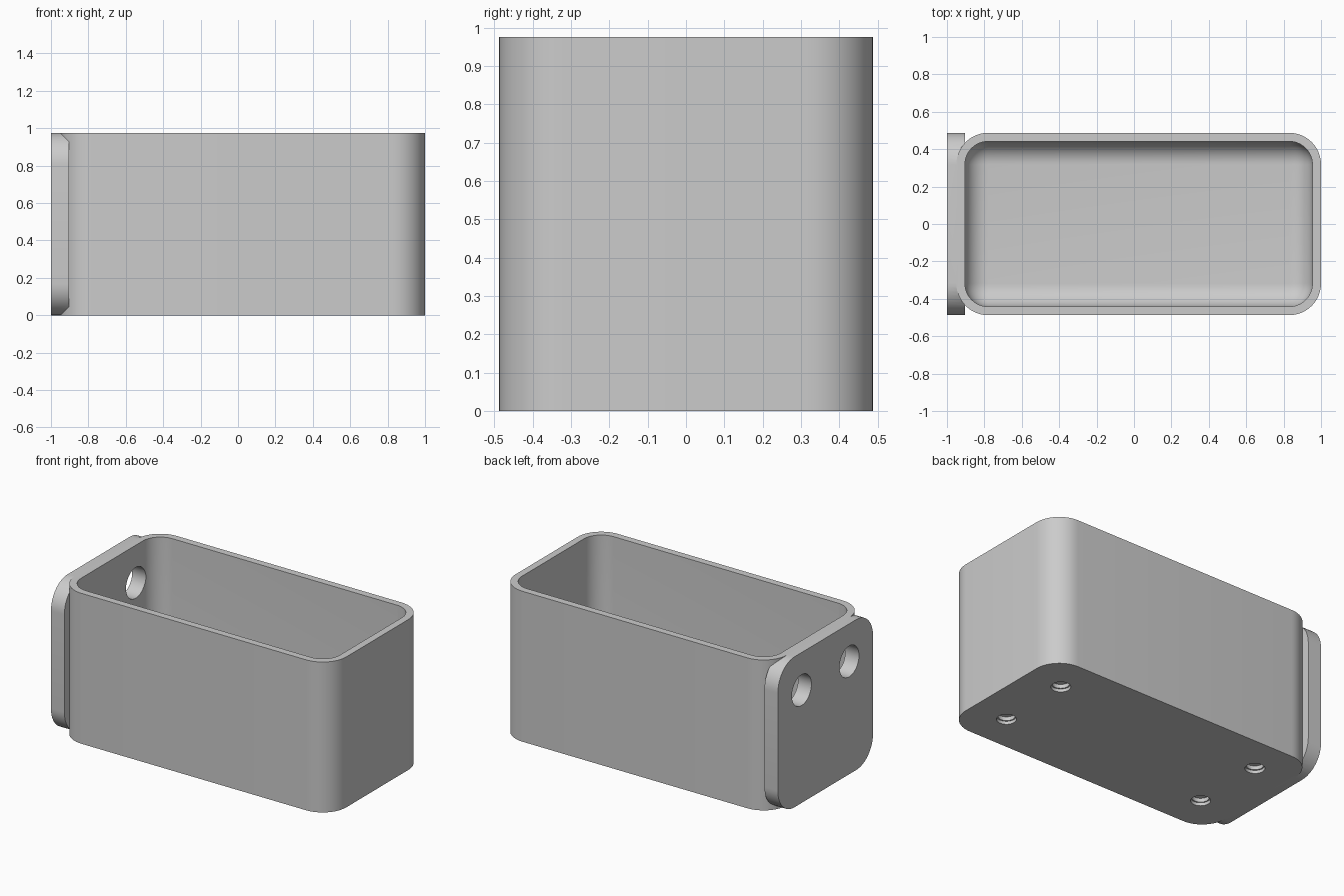
import bpy, bmesh, math
from mathutils import Vector, Matrix

UNIT = 0.975            # module size: the bin is two modules long, one wide, one high
WALL = 0.046
RADIUS = 0.17
FLOOR = 0.07
HALF = UNIT / 2
RIGHT, LEFT = -0.95, 1.0
MID_X = (RIGHT + LEFT) / 2

if "Cube" in bpy.data.objects:
    bpy.data.objects.remove(bpy.data.objects["Cube"], do_unlink=True)

grey = bpy.data.materials.new("light grey plastic")
grey.use_nodes = True
grey.diffuse_color = (0.6, 0.6, 0.6, 1)
grey.node_tree.nodes["Principled BSDF"].inputs["Base Color"].default_value = (0.6, 0.6, 0.6, 1)


def make_object(name, bm):
    bmesh.ops.recalc_face_normals(bm, faces=bm.faces)
    mesh = bpy.data.meshes.new(name)
    bm.to_mesh(mesh)
    bm.free()
    mesh.materials.append(grey)
    obj = bpy.data.objects.new(name, mesh)
    bpy.context.collection.objects.link(obj)
    return obj


def box(low, high):
    bm = bmesh.new()
    low, high = Vector(low), Vector(high)
    bmesh.ops.create_cube(bm, size=1, matrix=Matrix.Translation((low + high) / 2)
                          @ Matrix.Diagonal((*(high - low), 1)))
    return bm


def round_edges(bm, radius, rule):
    edges = [e for e in bm.edges if rule(e)]
    bmesh.ops.bevel(bm, geom=edges, offset=radius, segments=12, profile=0.5, affect='EDGES')


def along(axis):
    return lambda e: abs((e.verts[0].co - e.verts[1].co)[axis]) > 0.01


def cylinder(name, centre, radius, depth, axis="Z"):
    bm = bmesh.new()
    turn = Matrix.Rotation(math.pi / 2, 4, 'Y') if axis == "X" else Matrix()
    bmesh.ops.create_cone(bm, cap_ends=True, segments=40, radius1=radius, radius2=radius,
                          depth=depth, matrix=Matrix.Translation(centre) @ turn)
    return make_object(name, bm)


def boolean(target, tool, operation):
    mod = target.modifiers.new(tool.name, 'BOOLEAN')
    mod.operation, mod.solver, mod.object = operation, 'EXACT', tool
    bpy.context.view_layer.objects.active = target
    bpy.ops.object.modifier_apply(modifier=mod.name)
    bpy.data.objects.remove(tool, do_unlink=True)


# Outer shell with rounded upright corners
bm = box((RIGHT, -HALF, 0), (LEFT, HALF, UNIT))
round_edges(bm, RADIUS, along(2))
bin_body = make_object("storage_bin", bm)

# Mounting plate on the right end, rounded in its own plane
bm = box((-1, -HALF, 0), (RIGHT + WALL, HALF, UNIT))
round_edges(bm, RADIUS, along(0))
boolean(bin_body, make_object("mounting_plate", bm), 'UNION')

# Hollow with rounded corners and a rounded floor edge
bm = box((RIGHT + WALL, -HALF + WALL, FLOOR), (LEFT - WALL, HALF - WALL, UNIT + 0.3))
round_edges(bm, RADIUS - WALL, lambda e: min(v.co.z for v in e.verts) < 0.2)
boolean(bin_body, make_object("hollow", bm), 'DIFFERENCE')

# Two holes through the plate and four stepped pockets underneath
for side in (-1, 1):
    y = side * UNIT / 4
    boolean(bin_body, cylinder("plate_hole", (-0.95, y, UNIT * 0.75), 0.1, 0.3, "X"), 'DIFFERENCE')
    for end in (-1, 1):
        x = MID_X + end * UNIT * 0.75
        boolean(bin_body, cylinder("foot_pocket", (x, y, 0), 0.058, 0.04), 'DIFFERENCE')
        boolean(bin_body, cylinder("foot_pocket_step", (x, y, 0), 0.05, 0.09), 'DIFFERENCE')

# Smooth curves, sharp edges
bpy.ops.object.select_all(action='DESELECT')
bin_body.select_set(True)
bpy.context.view_layer.objects.active = bin_body
bpy.ops.object.shade_smooth_by_angle(angle=math.radians(30))
